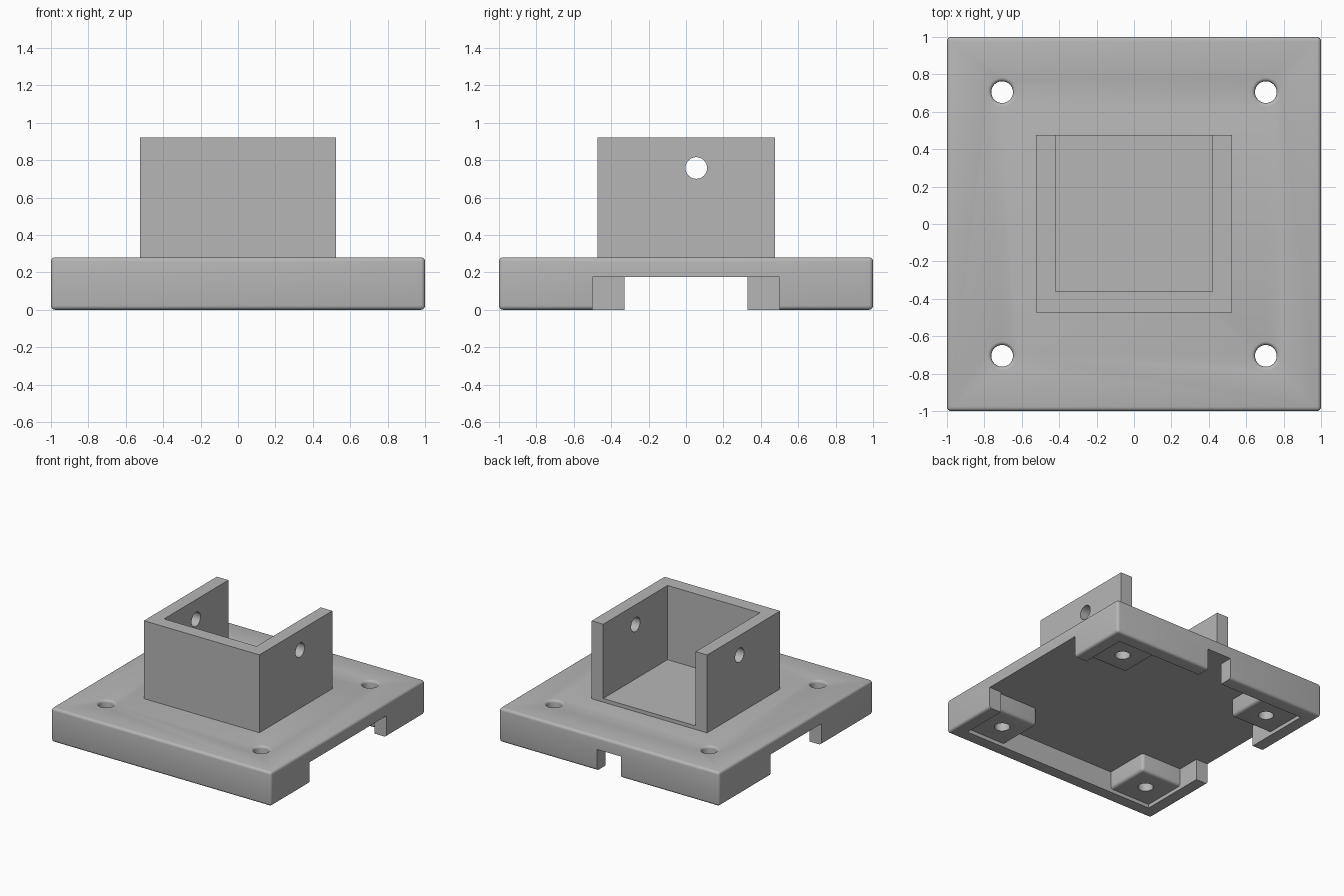
import bpy, bmesh, math
from mathutils import Vector, Matrix

if "Cube" in bpy.data.objects:
    bpy.data.objects.remove(bpy.data.objects["Cube"])

grey = bpy.data.materials.new("light grey")
grey.diffuse_color = (0.47, 0.47, 0.47, 1)
grey.use_nodes = True
grey.node_tree.nodes["Principled BSDF"].inputs["Base Color"].default_value = grey.diffuse_color


def add_object(name, bm):
    bmesh.ops.recalc_face_normals(bm, faces=bm.faces)
    me = bpy.data.meshes.new(name)
    bm.to_mesh(me)
    bm.free()
    me.materials.append(grey)
    ob = bpy.data.objects.new(name, me)
    bpy.context.collection.objects.link(ob)
    return ob


def box(name, lo, hi, bevel=0.0):
    lo, hi = Vector(lo), Vector(hi)
    bm = bmesh.new()
    bmesh.ops.create_cube(bm, size=1, matrix=Matrix.Translation((lo + hi) / 2)
                          @ Matrix.Diagonal((*(hi - lo), 1)))
    if bevel:
        bmesh.ops.bevel(bm, geom=bm.edges[:], offset=bevel, segments=4,
                        profile=0.5, affect='EDGES')
    return add_object(name, bm)


def lathe(name, profile, matrix, sides=32):
    """Closed round solid from (radius, height) pairs."""
    bm = bmesh.new()
    rings = [[bm.verts.new(matrix @ Vector((r * math.cos(a), r * math.sin(a), z)))
              for a in (2 * math.pi * i / sides for i in range(sides))]
             for r, z in profile]
    for a, b in zip(rings, rings[1:]):
        for i in range(sides):
            j = (i + 1) % sides
            bm.faces.new((a[i], a[j], b[j], b[i]))
    bm.faces.new(rings[0])
    bm.faces.new(rings[-1])
    return add_object(name, bm)


def combine(target, tool, operation):
    """Apply a boolean and remove the tool."""
    tool.hide_render = True
    mod = target.modifiers.new("combine", 'BOOLEAN')
    mod.object, mod.operation, mod.solver = tool, operation, 'EXACT'
    deps = bpy.context.evaluated_depsgraph_get()
    me = bpy.data.meshes.new_from_object(target.evaluated_get(deps))
    target.modifiers.clear()
    target.data = me
    bpy.data.objects.remove(tool)


def smooth(ob):
    bpy.ops.object.select_all(action='DESELECT')
    ob.select_set(True)
    bpy.context.view_layer.objects.active = ob
    bpy.ops.object.shade_smooth_by_angle(angle=math.radians(35))


# Base plate: rounded slab, hollow underneath
TOP, CEIL, IN = 0.28, 0.175, 0.89
base = box("base_plate", (-1, -1, 0), (1, 1, TOP), 0.022)
combine(base, box("cavity", (-IN, -IN, -0.1), (IN, IN, CEIL)), 'DIFFERENCE')

# Openings in the right, left and back rims
for lo, hi in (((0.8, -0.5, -0.1), (1.1, 0.5, CEIL)),
               ((-1.1, -0.33, -0.1), (-0.8, 0.33, CEIL)),
               ((-0.11, 0.8, -0.1), (0.11, 1.1, CEIL))):
    combine(base, box("opening", lo, hi), 'DIFFERENCE')

# Screw posts in the corners, then holes with rounded mouths
R, F = 0.058, 0.02
mouth = [(R + F * (1 - math.cos(t)), TOP - F + F * math.sin(t))
         for t in (math.pi / 2 * i / 4 for i in range(5))]
for sx in (-1, 1):
    for sy in (-1, 1):
        xs, ys = sorted((sx * 0.52, sx * 0.94)), sorted((sy * 0.52, sy * 0.94))
        post = box("post", (xs[0], ys[0], 0.03), (xs[1], ys[1], 0.23), 0.025)
        combine(base, post, 'UNION')
for sx in (-1, 1):
    for sy in (-1, 1):
        hole = lathe("hole", [(R, -0.1)] + mouth + [(R + F, TOP + 0.1)],
                     Matrix.Translation((sx * 0.705, sy * 0.705, 0)))
        combine(base, hole, 'DIFFERENCE')
smooth(base)

# Square socket: open at the top and back, with a raised floor
socket = box("socket", (-0.525, -0.472, TOP - 0.02), (0.525, 0.475, 0.92))
combine(socket, box("pocket", (-0.42, -0.36, 0.31), (0.42, 0.6, 1.1)), 'DIFFERENCE')

# Cross hole through both side walls
cross = lathe("cross_hole", [(R, -0.7), (R, 0.7)],
              Matrix.Translation((0, 0.055, 0.758)) @ Matrix.Rotation(math.pi / 2, 4, 'Y'))
combine(socket, cross, 'DIFFERENCE')
smooth(socket)
